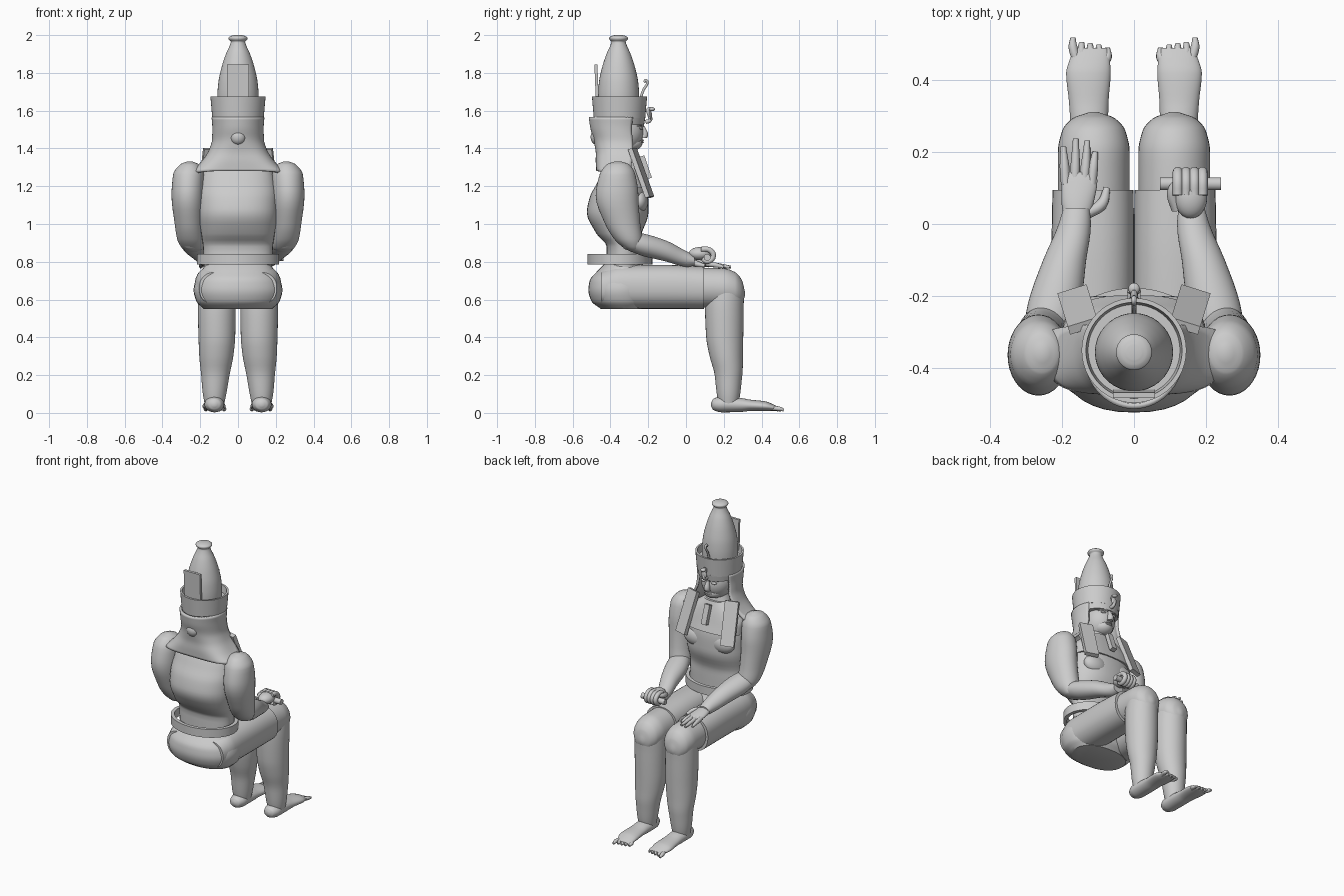
import bpy, bmesh
from math import sin, cos, pi, radians, copysign
from mathutils import Matrix, Euler

def finish(name, bm, angle=40):
    bmesh.ops.recalc_face_normals(bm, faces=bm.faces[:])
    me = bpy.data.meshes.new(name)
    bm.to_mesh(me); bm.free()
    ob = bpy.data.objects.new(name, me)
    bpy.context.collection.objects.link(ob)
    bpy.ops.object.select_all(action='DESELECT')
    ob.select_set(True)
    bpy.context.view_layer.objects.active = ob
    bpy.ops.object.shade_smooth_by_angle(angle=radians(angle))
    return ob

def dense(rows, k=4):
    # monotone smooth interpolation of the section rows
    sec = [[(b[i] - a[i]) / (b[0] - a[0]) for i in range(len(a))] for a, b in zip(rows, rows[1:])]
    def slope(j, i):
        if j == 0: return sec[0][i]
        if j == len(rows) - 1: return sec[-1][i]
        p, q = sec[j - 1][i], sec[j][i]
        return 2 * p * q / (p + q) if p * q > 0 else 0
    out = []
    for j in range(len(rows) - 1):
        a, b = rows[j], rows[j + 1]
        h = b[0] - a[0]
        for s in range(k):
            u = s / k
            out.append([(1 + 2*u) * (1-u)**2 * a[i] + u * (1-u)**2 * h * slope(j, i)
                        + u*u * (3 - 2*u) * b[i] + u*u * (u-1) * h * slope(j + 1, i) for i in range(len(a))])
    return out + [list(rows[-1])]

def loft(name, axis, rows, sx=1, e=2, n=36, smooth=True):
    # rows: position along axis, two centre coordinates, two radii
    bm = bmesh.new()
    rings = []
    for t, a, b, ra, rb in (dense(rows) if smooth else rows):
        ring = []
        for i in range(n):
            c, s = cos(2*pi*i/n), sin(2*pi*i/n)
            p = a + ra * copysign(abs(c)**(2/e), c)
            q = b + rb * copysign(abs(s)**(2/e), s)
            ring.append(bm.verts.new((sx*p, q, t) if axis == 'z' else (sx*p, t, q)))
        rings.append(ring)
    for r, s in zip(rings, rings[1:]):
        for i in range(n):
            bm.faces.new((r[i], r[(i+1) % n], s[(i+1) % n], s[i]))
    bm.faces.new(rings[0]); bm.faces.new(rings[-1])
    return finish(name, bm)

def ball(name, loc, r):
    bm = bmesh.new()
    bmesh.ops.create_uvsphere(bm, u_segments=24, v_segments=14, radius=1,
                              matrix=Matrix.Translation(loc) @ Matrix.Diagonal((*r, 1)))
    return finish(name, bm)

def plate(name, loc, size, rot=(0, 0, 0)):
    bm = bmesh.new()
    bmesh.ops.create_cube(bm, size=1, matrix=Matrix.Translation(loc) @ Euler(rot).to_matrix().to_4x4()
                          @ Matrix.Diagonal((*size, 1)))
    return finish(name, bm, 30)

def tube(name, pts, r, tip=0.6):
    cu = bpy.data.curves.new(name, 'CURVE')
    cu.dimensions = '3D'
    cu.bevel_depth, cu.bevel_resolution, cu.resolution_u, cu.use_fill_caps = r, 3, 5, True
    sp = cu.splines.new('BEZIER')
    sp.bezier_points.add(len(pts) - 1)
    for i, (bp, p) in enumerate(zip(sp.bezier_points, pts)):
        bp.co, bp.handle_left_type, bp.handle_right_type = p, 'AUTO', 'AUTO'
        bp.radius = tip if i == len(pts) - 1 else 1
    ob = bpy.data.objects.new(name, cu)
    bpy.context.collection.objects.link(ob)
    return ob

# Torso, collar, pelvis
loft("torso", 'z', [(.76, 0, -.33, .18, .09), (.88, 0, -.33, .185, .09), (.95, 0, -.355, .195, .12),
     (1.06, 0, -.362, .21, .163), (1.14, 0, -.355, .21, .155), (1.22, 0, -.342, .2, .128),
     (1.28, 0, -.34, .18, .1), (1.33, 0, -.34, .1, .07), (1.44, 0, -.35, .055, .055)], e=2.3)
loft("collar", 'z', [(1.19, 0, -.31, .2, .112), (1.25, 0, -.315, .2, .095), (1.31, 0, -.325, .16, .085),
     (1.37, 0, -.335, .08, .07)], e=2.6)
loft("pelvis", 'z', [(.55, 0, -.33, .18, .12), (.59, 0, -.34, .22, .16), (.65, 0, -.345, .235, .172),
     (.7, 0, -.345, .225, .165), (.75, 0, -.34, .195, .13), (.79, 0, -.33, .17, .1)], e=2.2)

# Belt: an open band around the waist
bm = bmesh.new()
prof = [(0, .785), (0, .84), (-.022, .84), (-.022, .785)]
rings = [[bm.verts.new(((.217 + d) * cos(2*pi*i/48), -.35 + (.172 + d) * sin(2*pi*i/48), z))
          for d, z in prof] for i in range(48)]
for i in range(48):
    a, b = rings[i], rings[(i+1) % 48]
    for j in range(4):
        bm.faces.new((a[j], a[(j+1) % 4], b[(j+1) % 4], b[j]))
finish("belt", bm)

for sx, side in ((-1, "left"), (1, "right")):
    # Breast
    ball(side + "_breast", (sx*.095, -.245, 1.12), (.085, .045, .06))
    # Kilt leg, thigh, shin
    loft(side + "_kilt", 'y', [(-.45, .115, .66, .09, .085), (-.35, .115, .667, .115, .115),
         (-.1, .115, .667, .115, .116), (.095, .114, .662, .113, .112)], sx, 2.3)
    loft(side + "_thigh", 'y', [(0, .112, .665, .098, .1), (.1, .112, .663, .1, .105), (.2, .112, .66, .1, .105),
         (.26, .112, .652, .088, .093), (.295, .112, .64, .058, .065), (.312, .112, .63, .01, .012)], sx)
    loft(side + "_shin", 'z', [(.72, .112, .21, .06, .06), (.65, .112, .208, .095, .1), (.55, .112, .203, .1, .102),
         (.4, .112, .205, .097, .098), (.3, .115, .213, .09, .088), (.2, .12, .225, .075, .073),
         (.1, .124, .225, .062, .062), (.04, .125, .225, .05, .05)], sx)
    # Foot and toes
    loft(side + "_foot", 'y', [(.133, .125, .045, .01, .01), (.145, .125, .045, .035, .03), (.19, .125, .045, .052, .042),
         (.29, .125, .042, .053, .037), (.34, .126, .04, .055, .03), (.42, .127, .035, .062, .026),
         (.46, .123, .028, .055, .018), (.49, .12, .022, .045, .008)], sx)
    for i, end in enumerate((.49, .498, .502, .505, .518)):
        x = .074 + .024 * i
        tube(side + "_toe", [(sx*(.09 + .016*i), .44, .026), (sx*x, end - .025, .022), (sx*x, end, .015)], .0125)
    # Arm
    loft(side + "_upper_arm", 'z', [(1.332, .255, -.36, .012, .015), (1.315, .257, -.36, .05, .06),
         (1.26, .262, -.363, .082, .095), (1.15, .266, -.365, .086, .113), (1.0, .26, -.335, .075, .093),
         (.92, .252, -.305, .07, .075), (.87, .24, -.28, .055, .045), (.853, .235, -.27, .02, .02)], sx)
    loft(side + "_forearm", 'y', [(-.35, .25, .91, .015, .015), (-.32, .246, .91, .055, .045), (-.22, .222, .888, .073, .06),
         (-.1, .193, .855, .06, .055), (0, .165, .815, .045, .042), (.045, .16, .805, .036, .026)], sx)
    # Headcloth lappet
    plate(side + "_lappet", (sx*.155, -.238, 1.27), (.085, .025, .275), (.36, 0, -sx*.3))

# Flat left hand
loft("left_palm", 'y', [(.0, .16, .805, .03, .025), (.06, .157, .798, .045, .022), (.12, .152, .787, .05, .016),
     (.145, .152, .783, .045, .01)], -1)
for x0, x1, end in ((.19, .197, .215), (.165, .162, .238), (.14, .13, .232), (.118, .108, .2)):
    tube("left_finger", [(-x0, .11, .788), (-(x0+x1)/2, .16, .782), (-x1, end, .772)], .0135)
tube("left_thumb", [(-.13, .03, .8), (-.09, .055, .79), (-.075, .1, .778)], .016)

# Right fist holding a rod
ball("right_fist", (.158, .075, .843), (.046, .06, .035))
for i in range(4):
    x = .122 + .023 * i
    tube("right_finger", [(x, .08, .866), (x, .125, .862), (x, .145, .83), (x, .115, .802), (x, .085, .815)], .0145, .8)
tube("right_thumb", [(.12, .04, .835), (.108, .09, .85), (.13, .13, .862)], .016)
loft("rod", 'y', [(-.085, 0, 0, .018, .018), (.085, 0, 0, .018, .018)], n=20, smooth=False)
rod = bpy.context.object
rod.rotation_euler, rod.location = (0, 0, pi/2), (.157, .112, .823)

# Head and face
ball("head", (0, -.335, 1.485), (.095, .11, .11))
ball("jaw", (0, -.295, 1.43), (.06, .065, .045))
loft("nose", 'z', [(1.455, 0, -.225, .018, .018), (1.47, 0, -.22, .018, .02), (1.52, 0, -.232, .008, .012)])
for sx in (-1, 1):
    ball("eye", (sx*.037, -.24, 1.507), (.019, .012, .008))
    tube("brow", [(sx*.015, -.226, 1.52), (sx*.04, -.238, 1.526), (sx*.065, -.258, 1.518)], .005)
for z in (1.433, 1.443):
    ball("lip", (0, -.235, z), (.024, .012, .006))
plate("beard", (0, -.214, 1.3), (.036, .028, .125), (.33, 0, 0))

# Headcloth: flared shell, open at the face
bm = bmesh.new()
rows = dense([(1.28, -.32, .247, .155, 4, 0), (1.33, -.33, .195, .148, 3.2, 8), (1.39, -.34, .155, .139, 2.5, 20),
              (1.45, -.35, .137, .14, 2.1, 28), (1.51, -.36, .136, .147, 2, 30), (1.565, -.362, .14, .153, 2, 32)])
rings = []
for z, cy, rx, ry, e, a in rows:
    ring = []
    for i in range(41):
        t = radians(a - (180 + 2*a) * i / 40)
        c, s = cos(t), sin(t)
        ring.append(bm.verts.new((rx * copysign(abs(c)**(2/e), c), cy + ry * copysign(abs(s)**(2/e), s), z)))
    rings.append(ring)
for r, s in zip(rings, rings[1:]):
    for i in range(40):
        bm.faces.new((r[i], r[i+1], s[i+1], s[i]))
cloth = finish("headcloth", bm)
mod = cloth.modifiers.new("thickness", 'SOLIDIFY')
mod.thickness, mod.offset = .015, -1
ball("cloth_knot", (0, -.47, 1.46), (.042, .035, .042))
loft("brow_band", 'z', [(1.525, 0, -.35, .125, .128), (1.565, 0, -.35, .132, .135)], smooth=False)

# Double crown: hollow lower band, tall bulb, back panel, curl
bm = bmesh.new()
prof = [(.1, 1.56), (.136, 1.56), (.146, 1.675), (.134, 1.675), (.128, 1.63), (.09, 1.63)]
vs = [bm.verts.new((r, -.352, z)) for r, z in prof]
es = [bm.edges.new((a, b)) for a, b in zip(vs, vs[1:])]
bmesh.ops.spin(bm, geom=vs + es, cent=(0, -.352, 0), axis=(0, 0, 1), angle=2*pi, steps=48, use_merge=True)
finish("crown_band", bm)
loft("crown_bulb", 'z', [(z, 0, -.357, r, r) for z, r in ((1.6, .108), (1.68, .109), (1.75, .104), (1.83, .087),
     (1.9, .064), (1.95, .042), (1.965, .038), (1.978, .049), (1.985, .05), (1.995, .038), (2.0, .02))])
plate("crown_back_panel", (0, -.473, 1.745), (.118, .016, .2), (.04, 0, 0))
tube("crown_curl", [(0, -.25, 1.64), (0, -.225, 1.71), (0, -.205, 1.75), (0, -.212, 1.762), (0, -.222, 1.75)], .007, 1)

# Brow serpent
tube("brow_serpent", [(0, -.215, 1.54), (0, -.19, 1.55), (0, -.195, 1.58), (0, -.2, 1.605), (0, -.182, 1.615)], .011)
ball("serpent_head", (0, -.18, 1.608), (.016, .016, .011))
ball("serpent_hood", (0, -.188, 1.575), (.02, .008, .025))
